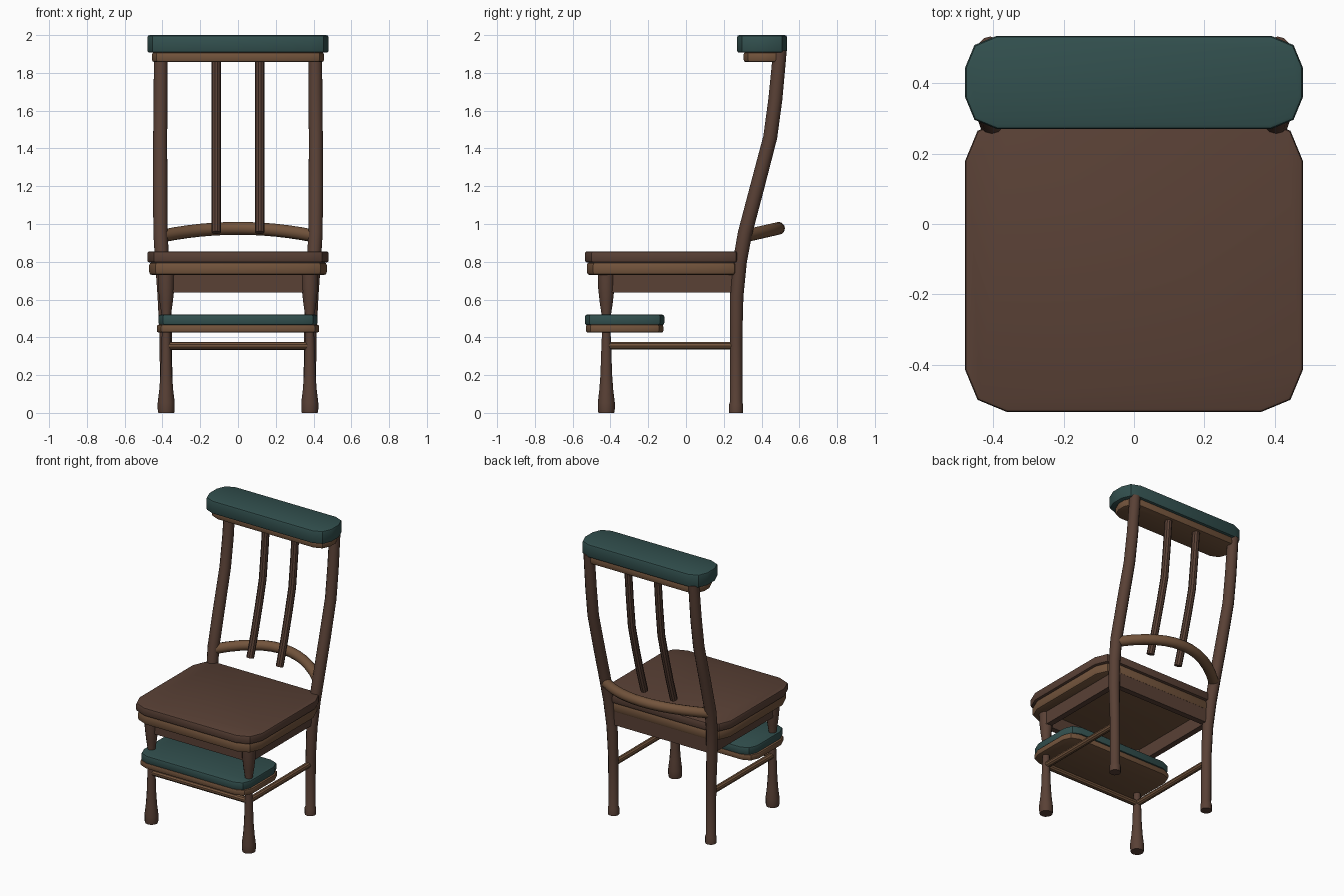
import bpy, bmesh, math
from mathutils import Vector

if "Cube" in bpy.data.objects:
    bpy.data.objects.remove(bpy.data.objects["Cube"])


def material(name, rgb):
    m = bpy.data.materials.new(name)
    m.diffuse_color = (*rgb, 1)
    m.use_nodes = True
    m.node_tree.nodes["Principled BSDF"].inputs["Base Color"].default_value = m.diffuse_color
    return m


DARK = material("dark_wood", (0.10, 0.052, 0.036))
LIGHT = material("light_wood", (0.17, 0.088, 0.045))
TEAL = material("teal_padding", (0.032, 0.08, 0.077))


def finish(name, bm, mat, angle=35):
    bmesh.ops.recalc_face_normals(bm, faces=bm.faces)
    me = bpy.data.meshes.new(name)
    bm.to_mesh(me)
    bm.free()
    me.materials.append(mat)
    ob = bpy.data.objects.new(name, me)
    bpy.context.collection.objects.link(ob)
    bpy.ops.object.select_all(action='DESELECT')
    ob.select_set(True)
    bpy.context.view_layer.objects.active = ob
    bpy.ops.object.shade_smooth_by_angle(angle=math.radians(angle))
    return ob


def slab(name, hx, y0, y1, z0, z1, corner, mat, edge=0.01, segs=2):
    """Rounded-corner board with softened top and bottom edges."""
    bm = bmesh.new()
    pts = []
    for k, (sx, yc, sy) in enumerate([(1, y1, -1), (-1, y1, -1), (-1, y0, 1), (1, y0, 1)]):
        for i in range(3):
            a = math.radians(90 * k + 45 * i)
            pts.append((sx * (hx - corner) + corner * math.cos(a),
                        yc + sy * corner + corner * math.sin(a)))
    base = bm.faces.new([bm.verts.new((x, y, z0)) for x, y in pts])
    ext = bmesh.ops.extrude_face_region(bm, geom=[base])
    bmesh.ops.translate(bm, vec=(0, 0, z1 - z0),
                        verts=[g for g in ext['geom'] if isinstance(g, bmesh.types.BMVert)])
    rims = [e for e in bm.edges if abs(e.verts[0].co.z - e.verts[1].co.z) < 1e-5]
    bmesh.ops.bevel(bm, geom=rims, offset=edge, segments=segs, affect='EDGES', profile=0.5)
    return finish(name, bm, mat, 30)


def tube(name, path, mat, sides=12, ref=(1, 0, 0)):
    """Sweep circles along a path of (point, radius)."""
    bm = bmesh.new()
    pts = [Vector(p) for p, r in path]
    rings = []
    for i, (p, r) in enumerate(path):
        t = (pts[min(i + 1, len(pts) - 1)] - pts[max(i - 1, 0)]).normalized()
        u = (Vector(ref) - t * t.dot(Vector(ref))).normalized()
        v = t.cross(u)
        rings.append([bm.verts.new(pts[i] + r * (math.cos(a) * u + math.sin(a) * v))
                      for a in (2 * math.pi * k / sides for k in range(sides))])
    for a, b in zip(rings, rings[1:]):
        for k in range(sides):
            n = (k + 1) % sides
            bm.faces.new((a[k], a[n], b[n], b[k]))
    bm.faces.new(rings[0])
    bm.faces.new(rings[-1])
    return finish(name, bm, mat)


def box(name, x0, x1, y0, y1, z0, z1, mat):
    bm = bmesh.new()
    bmesh.ops.create_cube(bm, size=1)
    for v in bm.verts:
        v.co = ((x0 + x1) / 2 + v.co.x * (x1 - x0), (y0 + y1) / 2 + v.co.y * (y1 - y0),
                (z0 + z1) / 2 + v.co.z * (z1 - z0))
    return finish(name, bm, mat)


# Seat board and its trim
slab("seat", 0.48, -0.535, 0.30, 0.797, 0.855, 0.12, DARK)
slab("seat_trim", 0.47, -0.525, 0.29, 0.73, 0.797, 0.115, LIGHT, 0.015)

# Padded footrest and headrest with their trims
slab("footrest_pad", 0.42, -0.535, -0.115, 0.465, 0.52, 0.08, TEAL)
slab("footrest_trim", 0.43, -0.53, -0.12, 0.425, 0.467, 0.08, LIGHT)
slab("headrest_pad", 0.48, 0.27, 0.535, 1.907, 2.0, 0.09, TEAL, 0.012)
slab("headrest_trim", 0.455, 0.305, 0.52, 1.857, 1.91, 0.08, LIGHT, 0.012)

# Apron frame under the seat
box("front_apron", -0.36, 0.36, -0.44, -0.40, 0.638, 0.74, DARK)
box("back_apron", -0.39, 0.39, 0.245, 0.285, 0.638, 0.74, DARK)

# Turned front legs (z, radius) and bent back posts (x, y, z, radius)
LEG = [(0, 0.042), (0.02, 0.045), (0.055, 0.045), (0.12, 0.037), (0.2, 0.031), (0.32, 0.027),
       (0.42, 0.023), (0.52, 0.025), (0.58, 0.034), (0.66, 0.043), (0.74, 0.045)]
POST = [(0.38, 0.265, 0, 0.037), (0.38, 0.265, 0.045, 0.037), (0.38, 0.265, 0.055, 0.033),
        (0.382, 0.265, 0.4, 0.033), (0.39, 0.268, 0.62, 0.036), (0.402, 0.285, 0.8, 0.037),
        (0.41, 0.312, 0.95, 0.038), (0.412, 0.378, 1.2, 0.038), (0.412, 0.446, 1.46, 0.037),
        (0.41, 0.473, 1.66, 0.037), (0.409, 0.494, 1.88, 0.036), (0.409, 0.497, 1.92, 0.036)]
SPINDLE = [(0.30, 0.955), (0.345, 1.1), (0.40, 1.3), (0.44, 1.46), (0.462, 1.66), (0.48, 1.87)]
for side, s in (("left", -1), ("right", 1)):
    tube("front_leg_" + side, [((s * 0.38, -0.422, z), r) for z, r in LEG], DARK)
    tube("back_post_" + side, [((s * x, y, z), r) for x, y, z, r in POST], DARK)
    tube("back_spindle_" + side, [((s * 0.115, y, z), 0.025) for y, z in SPINDLE], DARK, 10)
    box("side_apron_" + side, s * 0.385 - 0.02, s * 0.385 + 0.02, -0.41, 0.26, 0.638, 0.74, DARK)
    tube("side_stretcher_" + side, [((s * 0.38, -0.42, 0.355), 0.021),
                                    ((s * 0.38, 0.26, 0.355), 0.021)], LIGHT, 10)

# Stretcher between the front legs
tube("front_stretcher", [((-0.38, -0.422, 0.355), 0.021), ((0.38, -0.422, 0.355), 0.021)],
     LIGHT, 10, (0, 0, 1))

# Bowed lower back rail
rail = []
for i in range(13):
    x = -0.4 + 0.8 * i / 12
    k = 1 - (x / 0.4) ** 2
    rail.append(((x, 0.315 + 0.175 * k, 0.937 + 0.04 * k), 0.034))
tube("lower_back_rail", rail, LIGHT, 12, (0, 0, 1))
